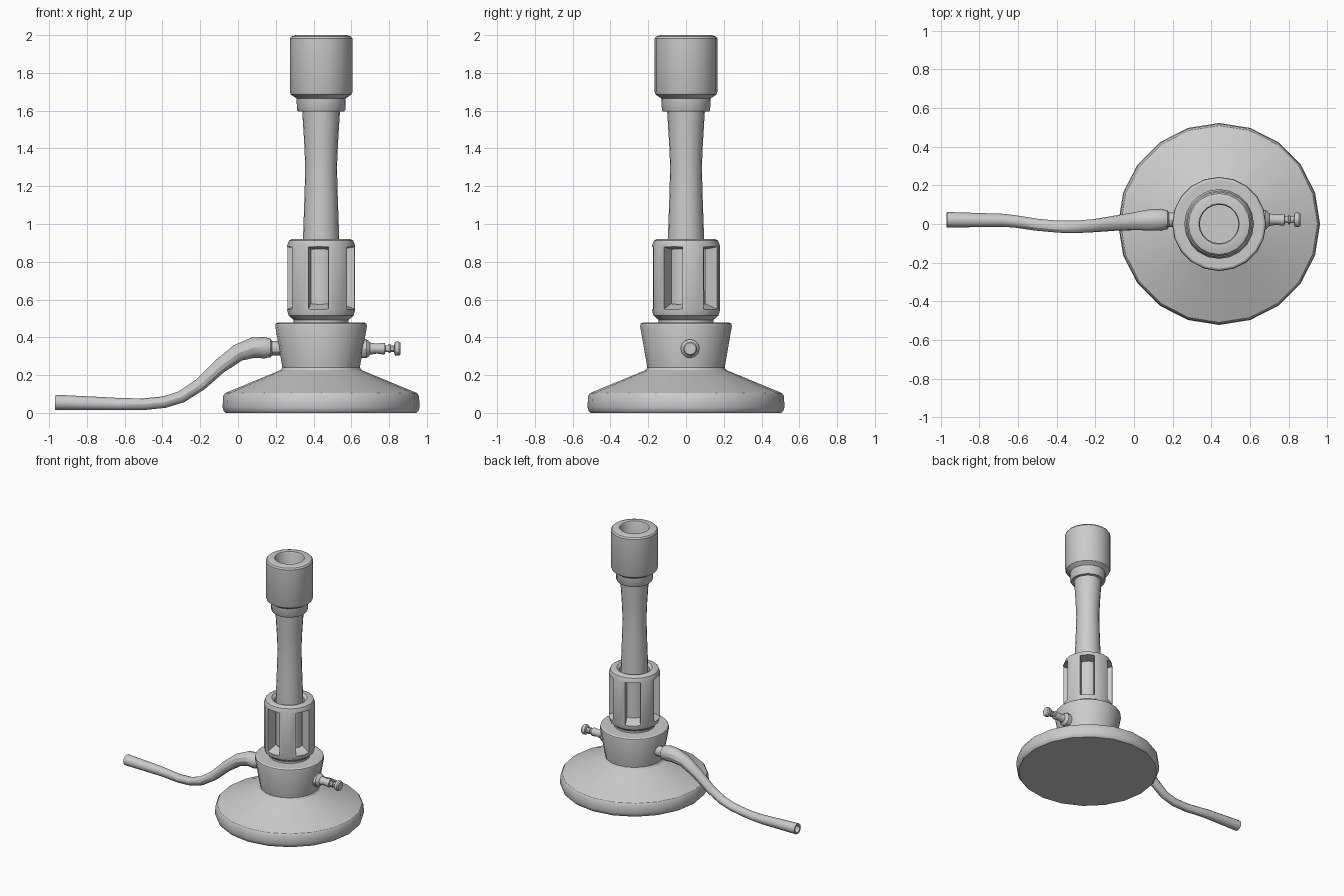
import bpy, bmesh, math
from mathutils import Vector, Matrix

if "Cube" in bpy.data.objects:
    bpy.data.objects.remove(bpy.data.objects["Cube"])

CX = 0.44  # burner axis


def finish(name, bm):
    bmesh.ops.remove_doubles(bm, verts=bm.verts, dist=1e-5)
    bmesh.ops.recalc_face_normals(bm, faces=bm.faces)
    mesh = bpy.data.meshes.new(name)
    bm.to_mesh(mesh)
    bm.free()
    ob = bpy.data.objects.new(name, mesh)
    bpy.context.collection.objects.link(ob)
    return ob


def smooth(ob):
    bpy.ops.object.select_all(action='DESELECT')
    ob.select_set(True)
    bpy.context.view_layer.objects.active = ob
    bpy.ops.object.shade_smooth_by_angle(angle=math.radians(30))


def loft(name, rings, closed=False):
    """Skin equal-length rings of points; closed joins the last ring to the first."""
    bm = bmesh.new()
    loops = [[bm.verts.new(p) for p in r] for r in rings]
    n = len(loops[0])
    pairs = list(zip(loops, loops[1:])) + ([(loops[-1], loops[0])] if closed else [])
    for a, b in pairs:
        for i in range(n):
            j = (i + 1) % n
            bm.faces.new((a[i], a[j], b[j], b[i]))
    if not closed:
        bm.faces.new(loops[0])
        bm.faces.new(loops[-1])
    return finish(name, bm)


def lathe(name, profile, sides=20, matrix=Matrix.Translation((CX, 0, 0)), closed=False):
    rings = []
    for r, z in profile:
        rings.append([matrix @ Vector((r * math.cos(2 * math.pi * i / sides),
                                       r * math.sin(2 * math.pi * i / sides), z))
                      for i in range(sides)])
    ob = loft(name, rings, closed)
    smooth(ob)
    return ob


# Weighted foot with the flared valve body on top
lathe("base", [(0.505, 0), (0.515, 0.01), (0.522, 0.03), (0.518, 0.09), (0.508, 0.105),
               (0.215, 0.226), (0.205, 0.24), (0.243, 0.46), (0.240, 0.472),
               (0.230, 0.478), (0.15, 0.478)])
lathe("neck", [(0.145, 0.47), (0.145, 0.497)])

# Burner tube, waisted in the middle
lathe("tube", [(0.097, 0.48), (0.096, 0.92), (0.088, 1.15), (0.084, 1.3),
               (0.089, 1.42), (0.1, 1.6)])

# Hollow burner head
lathe("head", [(0.09, 1.595), (0.122, 1.595), (0.128, 1.605), (0.13, 1.665), (0.16, 1.685),
               (0.166, 1.70), (0.166, 1.982), (0.158, 1.993), (0.135, 2.0), (0.105, 2.0),
               (0.1, 1.99), (0.1, 1.62)])

# Air collar with five tapered slots
collar = lathe("air_collar", [(0.105, 0.492), (0.145, 0.492), (0.172, 0.515), (0.18, 0.545),
                              (0.18, 0.885), (0.17, 0.912), (0.155, 0.92), (0.125, 0.92),
                              (0.105, 0.905)], closed=True)
bm = bmesh.new()
for k in range(5):
    rot = Matrix.Rotation(math.radians(-95 + 72 * k), 4, 'Z')
    for v in bmesh.ops.create_cube(bm, size=2)["verts"]:
        outer = v.co.x > 0
        x = 0.21 if outer else 0.09
        y = v.co.y * (0.058 if outer else 0.044)
        if v.co.z > 0:
            z = 0.885 if outer else 0.865
        else:
            z = 0.535 if outer else 0.58
        v.co = rot @ Vector((x, y, z)) + Vector((CX, 0, 0))
cutter = finish("slot_cutter", bm)
cutter.hide_render = True
mod = collar.modifiers.new("slots", 'BOOLEAN')
mod.operation = 'DIFFERENCE'
mod.solver = 'EXACT'
mod.object = cutter
bpy.context.view_layer.objects.active = collar
bpy.ops.object.modifier_apply(modifier=mod.name)
bpy.data.objects.remove(cutter)
smooth(collar)

# Gas valve screw on the right
right = Matrix.Translation((0, 0.022, 0.34)) @ Matrix.Rotation(math.pi / 2, 4, 'Y')
lathe("valve_screw", [(0.05, 0.62), (0.05, 0.68), (0.043, 0.69), (0.032, 0.70), (0.026, 0.735),
                      (0.031, 0.77), (0.029, 0.778), (0.018, 0.78), (0.018, 0.796), (0.024, 0.798),
                      (0.024, 0.806), (0.018, 0.808), (0.018, 0.826), (0.034, 0.83),
                      (0.037, 0.838), (0.037, 0.852), (0.031, 0.86)], 12, right)

# Gas inlet nipple on the left
left = Matrix.Translation((0, 0.022, 0.343)) @ Matrix.Rotation(-math.pi / 2, 4, 'Y')
lathe("gas_inlet", [(0.038, -0.27), (0.038, -0.18), (0.05, -0.172), (0.05, -0.158),
                    (0.04, -0.15), (0.04, -0.12)], 12, left)

# Rubber hose: (x, y, z, radius), open at the free end
path = [(0.165, 0.022, 0.344, 0.05), (0.14, 0.022, 0.345, 0.057), (0.08, 0.021, 0.345, 0.054),
        (0.0, 0.014, 0.318, 0.046), (-0.1, 0.004, 0.244, 0.039), (-0.2, -0.008, 0.15, 0.034),
        (-0.3, -0.015, 0.085, 0.032), (-0.39, -0.014, 0.057, 0.031), (-0.5, -0.004, 0.046, 0.031),
        (-0.62, 0.014, 0.046, 0.032), (-0.68, 0.019, 0.048, 0.034), (-0.968, 0.022, 0.056, 0.04)]
rings = []
for i, (x, y, z, r) in enumerate(path):
    a = Vector(path[max(i - 1, 0)][:3])
    b = Vector(path[min(i + 1, len(path) - 1)][:3])
    t = (b - a).normalized()
    side = t.cross(Vector((0, 0, 1))).normalized()
    up = side.cross(t)
    rings.append([Vector((x, y, z)) + r * (math.cos(w) * side + math.sin(w) * up)
                  for w in (2 * math.pi * k / 12 for k in range(12))])
end = Vector(path[-1][:3])
inner = [end + (p - end) * 0.68 for p in rings[-1]]
rings += [inner, [p + Vector((0.15, 0, -0.004)) for p in inner]]
smooth(loft("hose", rings))
